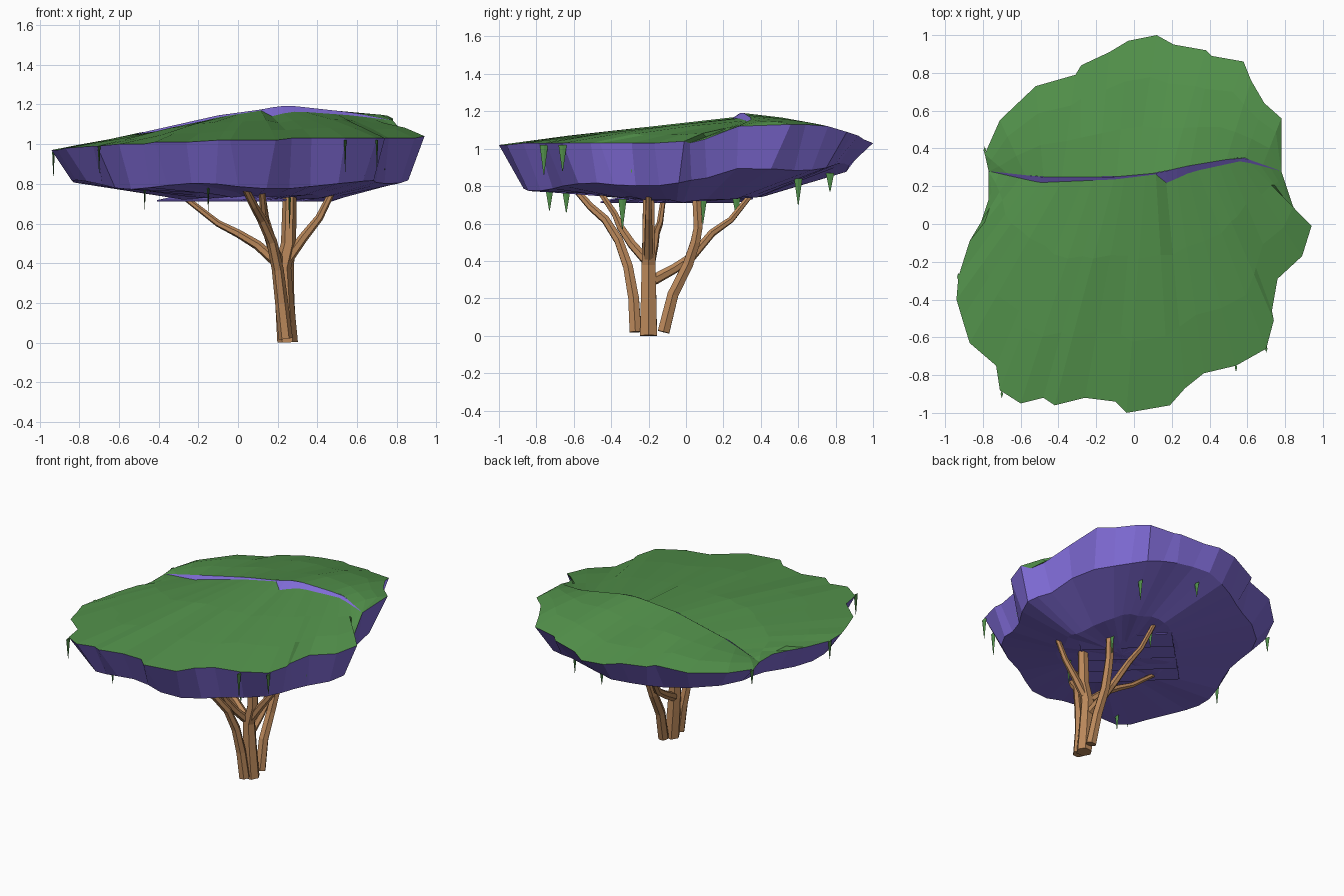
import bpy, bmesh, math, random
from mathutils import Vector, Matrix

random.seed(4)
if "Cube" in bpy.data.objects:
    bpy.data.objects.remove(bpy.data.objects["Cube"], do_unlink=True)


def material(name, colour):
    mat = bpy.data.materials.new(name)
    mat.use_nodes = True
    mat.diffuse_color = (*colour, 1)
    mat.node_tree.nodes["Principled BSDF"].inputs["Base Color"].default_value = (*colour, 1)
    return mat


GRASS = material("leaf green", (0.085, 0.285, 0.07))
UNDER = material("violet underside", (0.21, 0.145, 0.66))
BARK = material("warm bark", (0.50, 0.25, 0.105))


def finish(bm, name, mat, facing=None):
    """Turn a bmesh into a flat shaded object, facing a given way if it is open."""
    bmesh.ops.remove_doubles(bm, verts=bm.verts, dist=0.0005)
    bmesh.ops.recalc_face_normals(bm, faces=bm.faces)
    if facing:
        total = sum((f.normal * f.calc_area() for f in bm.faces), Vector())
        if total.dot(Vector(facing)) < 0:
            bmesh.ops.reverse_faces(bm, faces=bm.faces)
    mesh = bpy.data.meshes.new(name)
    bm.to_mesh(mesh)
    bm.free()
    mesh.materials.append(mat)
    obj = bpy.data.objects.new(name, mesh)
    bpy.context.collection.objects.link(obj)
    return obj


def loft(bm, rows, closed=False):
    """Skin a list of equally long point rows with quads."""
    grid = [[bm.verts.new(p) for p in row] for row in rows]
    n = len(rows[0])
    for a, b in zip(grid, grid[1:]):
        for i in range(n if closed else n - 1):
            j = (i + 1) % n
            bm.faces.new((a[i], a[j], b[j], b[i]))
    return grid


# Canopy rim in hundredths, clockwise from the back
RIM = [Vector(p) / 100 for p in (
    (12, 100, 103), (21, 95, 105), (38, 92, 107), (41, 89, 108), (58, 86, 109),
    (62, 76, 112), (69, 64, 113), (78, 56, 113), (78, 28, 112), (84, 10, 105),
    (88, 2, 103), (94, -1, 104), (89, -17, 103), (76, -29, 103), (73, -46, 103),
    (74, -51, 103), (70, -66, 103), (54, -75, 103), (37, -79, 103), (27, -87, 103),
    (19, -96, 102), (-4, -100, 102), (-10, -94, 102), (-26, -92, 101), (-42, -96, 101),
    (-48, -92, 100), (-60, -95, 100), (-71, -88, 99), (-73, -75, 99), (-87, -63, 98),
    (-91, -50, 97), (-94, -40, 97), (-93, -28, 96), (-87, -9, 97), (-81, 1, 97),
    (-77, 13, 98), (-77, 28, 98), (-79, 37, 97), (-71, 55, 99), (-52, 73, 101),
    (-31, 79, 103), (-28, 84, 103), (-13, 91, 104), (-3, 97, 103))]
RIGHT_END, LEFT_END = 8, 36

# Crack across the top: x, y, back height, drop to the front half
SEAM = [(-0.77, 0.28, 0.98, 0), (-0.5, 0.25, 1.055, 0.022), (-0.1, 0.25, 1.145, 0.01),
        (0.12, 0.27, 1.175, 0.005), (0.17, 0.28, 1.185, 0.045), (0.25, 0.3, 1.195, 0.035),
        (0.3, 0.31, 1.19, 0.025), (0.57, 0.355, 1.16, 0.015), (0.78, 0.28, 1.12, 0)]


def seam_point(x, front):
    for a, b in zip(SEAM, SEAM[1:]):
        if x <= b[0] + 1e-6:
            p = Vector(a).lerp(Vector(b), (x - a[0]) / (b[0] - a[0]))
            return Vector((p.x, p.y - (1.4 * p.w if front else 0),
                           p.z - (p.w if front else 0)))


def grass_half(name, edge, front, bulge):
    """Loft one half of the leafy top from the crack out to the rim."""
    n = len(edge)
    x0, x1 = edge[0].x, edge[-1].x
    seam = [seam_point(x0 + (x1 - x0) * i / (n - 1), front) for i in range(n)]
    rows = [seam]
    for s in (0.35, 0.7):
        row = []
        for i in range(n):
            inner = 0 < i < n - 1
            lift = bulge * math.sin(math.pi * s) + random.uniform(-0.006, 0.006)
            row.append(seam[i].lerp(edge[i], s) + Vector((0, 0, lift * inner)))
        rows.append(row)
    bm = bmesh.new()
    loft(bm, rows + [edge])
    finish(bm, name, GRASS, (0, 0, 1))


grass_half("front_leaf_top", RIM[RIGHT_END:LEFT_END + 1], True, 0.009)
grass_half("back_leaf_top", RIM[LEFT_END:] + RIM[:RIGHT_END + 1], False, 0.015)

# Violet lip inside the crack
bm = bmesh.new()
steps = [-0.77 + 1.55 * i / 28 for i in range(29)]
loft(bm, [[seam_point(x, True) for x in steps], [seam_point(x, False) for x in steps]])
finish(bm, "crack_lip", UNDER, (0, -1, 0))

# Violet bowl: rim, side band, sloping underside, shallow middle
count = len(RIM)
lower, inner = [], []
for i, p in enumerate(RIM):
    soft = (RIM[i - 1] + p * 2 + RIM[(i + 1) % count]) / 4
    back_right = 0.045 * (p.x > 0.1 and p.y > 0.2)
    lower.append(Vector((soft.x * (0.94 if p.x > 0 else 0.9), soft.y * 0.89,
                         0.825 + 0.04 * p.y + back_right + 0.015 * math.sin(i * 0.9))))
    y = soft.y * 0.46 - 0.03
    inner.append(Vector((soft.x * 0.42 + 0.1, y,
                         0.715 + 0.08 * abs(y) + 0.006 * math.sin(i * 1.7))))
bm = bmesh.new()
grid = loft(bm, [RIM, lower, inner], closed=True)
middle = bm.verts.new((0.08, -0.03, 0.71))
for i in range(count):
    bm.faces.new((grid[2][i], grid[2][(i + 1) % count], middle))
finish(bm, "canopy_underside", UNDER, (0, 0, -1))

# Slanted ledges under the middle
for k in range(4):
    bm = bmesh.new()
    place = (Matrix.Translation((0.1 * k - 0.15, 0.1 * k - 0.2, 0.724))
             @ Matrix.Rotation(math.radians(135), 4, "Z")
             @ Matrix.Rotation(math.radians(-9), 4, "X")
             @ Matrix.Diagonal((0.6, 0.13, 0.008, 1)))
    bmesh.ops.create_cube(bm, size=1, matrix=place)
    finish(bm, f"underside_ledge_{k + 1}", UNDER)


def limb(name, points, r0, r1, sides=6):
    """Tapering faceted limb along a path."""
    pts = [Vector(p) for p in points]
    rings = []
    for i, p in enumerate(pts):
        along = (pts[min(i + 1, len(pts) - 1)] - pts[max(i - 1, 0)]).normalized()
        u = along.cross(Vector((0, 1, 0.2))).normalized()
        v = along.cross(u)
        r = r0 + (r1 - r0) * i / (len(pts) - 1)
        rings.append([p + r * (u * math.cos(a) + v * math.sin(a))
                      for a in (math.tau * s / sides for s in range(sides))])
    for q in rings[0]:
        q.z = max(q.z, 0)
    bm = bmesh.new()
    grid = loft(bm, rings, closed=True)
    bm.faces.new(grid[0])
    bm.faces.new(grid[-1])
    finish(bm, name, BARK)


# Trunks and branches
limb("middle_trunk", [(0.25, -0.2, 0), (0.235, -0.2, 0.2), (0.225, -0.2, 0.38),
                      (0.255, -0.2, 0.5), (0.26, -0.2, 0.76)], 0.052, 0.034)
limb("front_trunk", [(0.24, -0.27, 0.02), (0.22, -0.28, 0.2), (0.2, -0.31, 0.37),
                     (0.17, -0.36, 0.51), (0.12, -0.43, 0.62), (0.08, -0.51, 0.69),
                     (0.04, -0.58, 0.77)], 0.036, 0.018)
limb("back_trunk", [(0.26, -0.12, 0.02), (0.25, -0.07, 0.22), (0.25, 0.01, 0.38),
                    (0.26, 0.05, 0.5), (0.26, 0.065, 0.58), (0.25, 0.055, 0.76)],
     0.036, 0.025)
limb("left_branch", [(0.25, -0.2, 0.42), (0.33, -0.2, 0.53),
                     (0.41, -0.2, 0.63), (0.48, -0.2, 0.77)], 0.028, 0.016)
limb("right_branch", [(0.2, -0.19, 0.4), (0.1, -0.17, 0.49), (0, -0.16, 0.55),
                      (-0.1, -0.14, 0.6), (-0.28, -0.12, 0.74)], 0.028, 0.014)
limb("front_branch", [(0.21, -0.21, 0.4), (0.17, -0.29, 0.49), (0.14, -0.35, 0.58),
                      (0.13, -0.38, 0.65), (0.12, -0.46, 0.77)], 0.028, 0.016)
limb("back_branch", [(0.22, -0.17, 0.3), (0.21, -0.06, 0.36), (0.2, 0.03, 0.42),
                     (0.16, 0.14, 0.55), (0.14, 0.24, 0.62), (0.12, 0.36, 0.77)],
     0.03, 0.015)

# Hanging leaf tips: x, y, top, bottom
TIPS = [(0.54, -0.76, 1.02, 0.86), (0.7, -0.66, 1.02, 0.88), (0.74, -0.29, 1.02, 0.87),
        (-0.93, -0.28, 0.96, 0.83), (-0.7, -0.9, 0.99, 0.85), (-0.79, 0.39, 0.97, 0.87),
        (-0.47, -0.73, 0.79, 0.67), (-0.15, -0.64, 0.78, 0.66), (0.26, -0.34, 0.73, 0.57),
        (0.26, 0.09, 0.73, 0.6), (0.09, 0.27, 0.74, 0.63), (0.45, 0.6, 0.84, 0.7),
        (0.12, 0.77, 0.87, 0.77)]
for k, (x, y, top, bottom) in enumerate(TIPS):
    bm = bmesh.new()
    place = (Matrix.Translation((x, y, (top + bottom) / 2))
             @ Matrix.Diagonal((0.3, 1, 1, 1)))
    bmesh.ops.create_cone(bm, cap_ends=True, segments=4, radius1=0.002, radius2=0.022,
                          depth=top - bottom, matrix=place)
    finish(bm, f"hanging_leaf_{k + 1}", GRASS)
